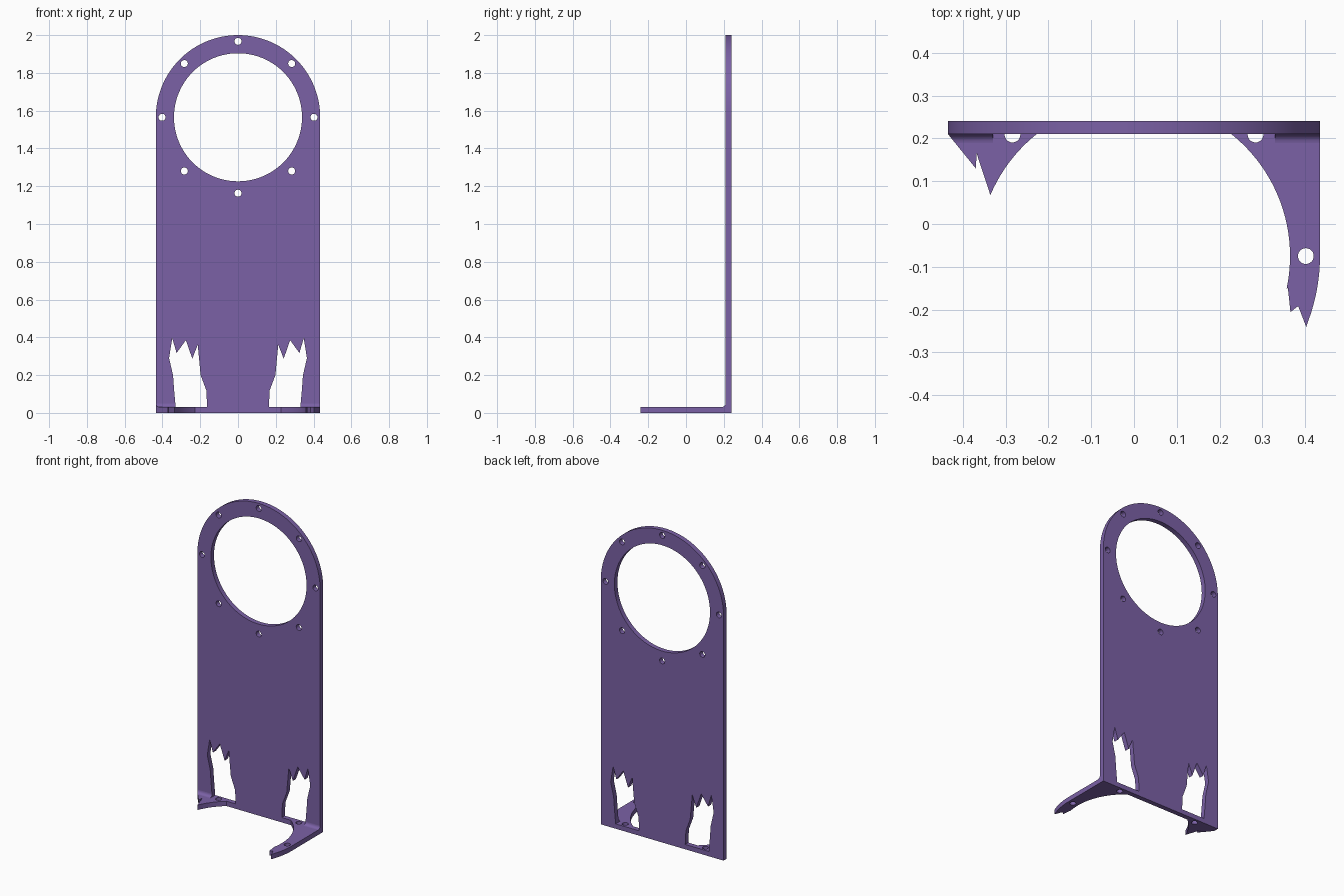
import bpy, bmesh, math
from mathutils import Matrix

if "Cube" in bpy.data.objects:
    bpy.data.objects.remove(bpy.data.objects["Cube"])

T = 0.031            # sheet thickness
FRONT, BACK = 0.21, 0.241   # front and back of the upright plate
R_OUT, R_BOLT, R_IN = 0.435, 0.402, 0.365
RING_Z, FOOT_Y = 1.565, -0.075
BOLT_R = 0.0185

purple = bpy.data.materials.new("purple")
purple.diffuse_color = (0.198, 0.120, 0.381, 1)
purple.use_nodes = True
purple.node_tree.nodes["Principled BSDF"].inputs["Base Color"].default_value = purple.diffuse_color


def arc(cx, cy, r, a0, a1, n):
    """Points along an arc, angles in degrees."""
    angles = [math.radians(a0 + (a1 - a0) * i / n) for i in range(n + 1)]
    return [(cx + r * math.cos(a), cy + r * math.sin(a)) for a in angles]


def circle(cx, cy, r, n):
    return arc(cx, cy, r, 0, 360, n)[:-1]


def add_mesh(name, bm):
    bmesh.ops.recalc_face_normals(bm, faces=bm.faces)
    me = bpy.data.meshes.new(name)
    bm.to_mesh(me)
    bm.free()
    me.materials.append(purple)
    ob = bpy.data.objects.new(name, me)
    bpy.context.collection.objects.link(ob)
    return ob


def sheet(name, loops, matrix):
    """Flat sheet of thickness T from an outline followed by hole loops."""
    cu = bpy.data.curves.new(name + "_outline", 'CURVE')
    cu.dimensions, cu.fill_mode, cu.extrude = '2D', 'BOTH', T / 2
    for pts in loops:
        sp = cu.splines.new('POLY')
        sp.points.add(len(pts) - 1)
        for p, (x, y) in zip(sp.points, pts):
            p.co = (x, y, 0, 1)
        sp.use_cyclic_u = True
    tmp = bpy.data.objects.new(name + "_outline", cu)
    bpy.context.collection.objects.link(tmp)
    bpy.context.view_layer.update()
    me = bpy.data.meshes.new_from_object(
        tmp.evaluated_get(bpy.context.evaluated_depsgraph_get()))
    bpy.data.objects.remove(tmp)
    bm = bmesh.new()
    bm.from_mesh(me)
    bmesh.ops.remove_doubles(bm, verts=bm.verts, dist=1e-5)
    bmesh.ops.transform(bm, matrix=matrix, verts=bm.verts)
    return add_mesh(name, bm)


def smooth(ob):
    bpy.ops.object.select_all(action='DESELECT')
    bpy.context.view_layer.objects.active = ob
    ob.select_set(True)
    bpy.ops.object.shade_smooth_by_angle(angle=math.radians(30))


# Upright plate: round top, large opening, ring of bolt holes, jagged windows
outline = [(-R_OUT, 0), (R_OUT, 0)] + arc(0, RING_Z, R_OUT, 0, 180, 64)
opening = circle(0, RING_Z, 0.339, 96)
bolts = [circle(R_BOLT * math.cos(k * math.pi / 4),
                RING_Z + R_BOLT * math.sin(k * math.pi / 4), BOLT_R, 24)
         for k in range(8)]
window = [(0.163, T), (0.168, 0.12), (0.198, 0.2), (0.213, 0.36), (0.242, 0.287),
          (0.276, 0.385), (0.325, 0.317), (0.348, 0.395), (0.365, 0.29),
          (0.344, 0.2), (0.338, 0.12), (0.33, T)]
window_left = [(-x, z) for x, z in window]
upright = sheet("upright_plate", [outline, opening, window, window_left] + bolts,
                Matrix.Translation((0, (FRONT + BACK) / 2, 0))
                @ Matrix.Rotation(math.pi / 2, 4, 'X'))

# Foot bolt holes continue into the bottom edge of the upright
d = R_BOLT * math.sqrt(0.5)
for s in (-1, 1):
    bm = bmesh.new()
    bmesh.ops.create_cone(bm, cap_ends=True, segments=24, radius1=BOLT_R,
                          radius2=BOLT_R, depth=0.06,
                          matrix=Matrix.Translation((s * d, FOOT_Y + d, 0.006)))
    cutter = add_mesh("foot_bolt_cutter", bm)
    cutter.hide_render = True
    cutter.hide_set(True)
    mod = upright.modifiers.new("foot_bolt", 'BOOLEAN')
    mod.operation, mod.solver, mod.object = 'DIFFERENCE', 'EXACT', cutter
smooth(upright)


def inner_arc(x_end, n):
    """Inner ring edge of a foot from the plate front round to x_end."""
    a0 = math.degrees(math.asin((FRONT - FOOT_Y) / R_IN))
    a1 = x_end if x_end <= 0 else math.degrees(math.acos(x_end / R_IN))
    return arc(0, FOOT_Y, R_IN, a0, a1, n)


# Half-round bite where the bolt hole meets the upright
bite = [(x, min(y, FRONT)) for x, y in arc(d, FOOT_Y + d, BOLT_R, 358, 182, 14)]
flat = Matrix.Translation((0, 0, T / 2))

# Long right foot with a broken tip
right = ([(R_OUT, FRONT)] + [(d + BOLT_R, FRONT)] + bite + [(d - BOLT_R, FRONT)]
         + inner_arc(-12, 24)
         + [(0.36, -0.15), (0.366, -0.206), (0.384, -0.192), (0.403, -0.241)]
         + arc(0, FOOT_Y, R_OUT, -20, 0, 8))
foot_r = sheet("right_foot", [right, circle(R_BOLT, FOOT_Y, BOLT_R, 24)], flat)
smooth(foot_r)

# Short left foot, broken off close to the upright
left = ([(R_OUT, FRONT)] + [(d + BOLT_R, FRONT)] + bite + [(d - BOLT_R, FRONT)]
        + inner_arc(0.336, 10) + [(0.368, 0.165), (0.37, 0.13)])
foot_l = sheet("left_foot", [[(-x, y) for x, y in left]], flat)
smooth(foot_l)

# Rounded inside bends between the upright and each foot
RB = 0.02
curve = [(FRONT, T)] + arc(FRONT - RB, T + RB, RB, 0, -90, 6)
for name, s, slope in (("right_bend", 1, 0), ("left_bend", -1, 0.8125)):
    bm = bmesh.new()
    ends = [[bm.verts.new((s * x, y, z)) for y, z in curve
             for x in [0.33 if inner else R_OUT - (FRONT - y) * slope]]
            for inner in (True, False)]
    n = len(curve)
    for e in ends:
        bm.faces.new(e)
    for i in range(n):
        j = (i + 1) % n
        bm.faces.new((ends[0][i], ends[0][j], ends[1][j], ends[1][i]))
    smooth(add_mesh(name, bm))
